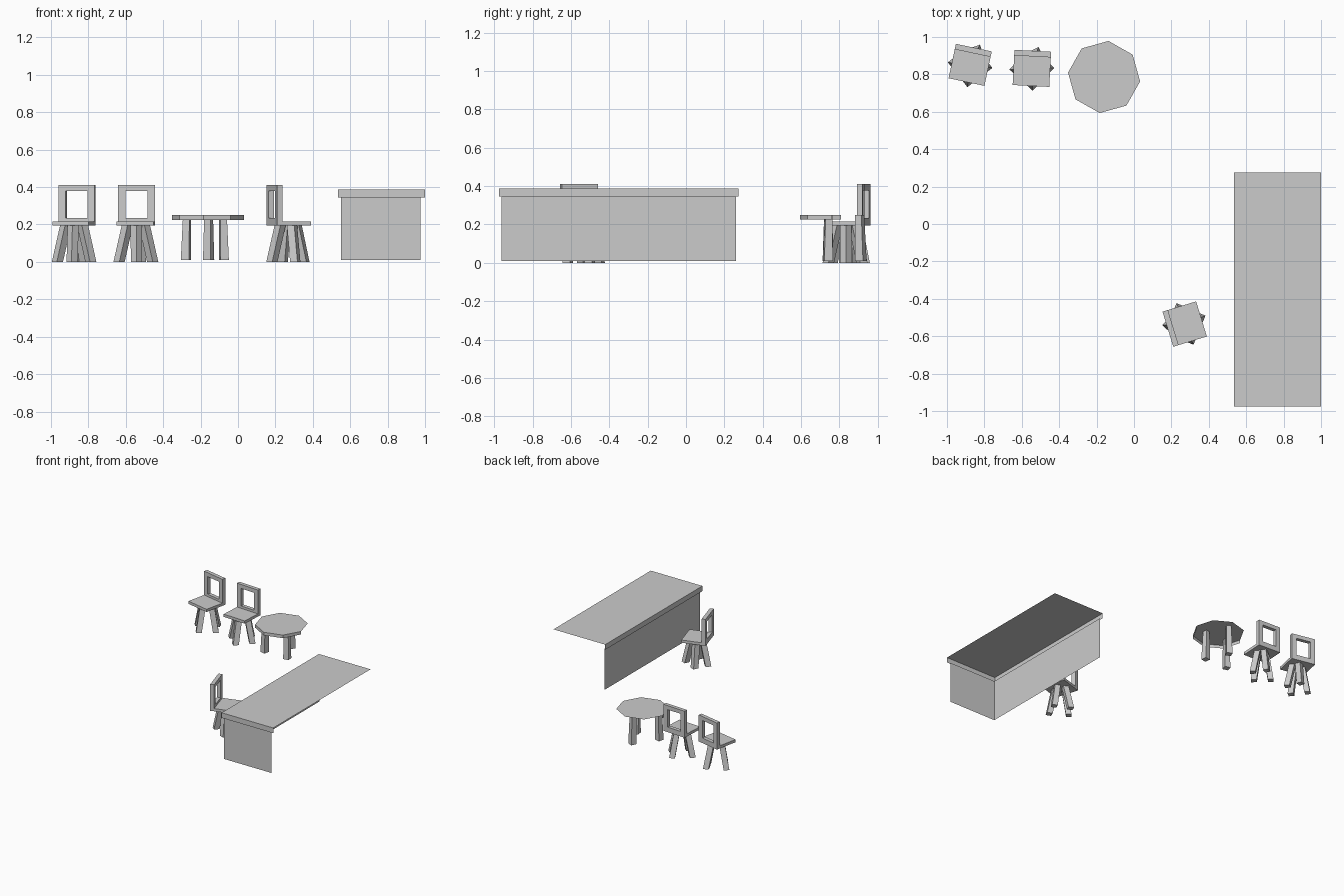
import bpy, bmesh
from math import radians, cos, sin
from mathutils import Matrix, Vector

if "Cube" in bpy.data.objects:
    bpy.data.objects.remove(bpy.data.objects["Cube"])


def make(name, verts, faces, matrix=None, closed=True):
    """Flat-shaded mesh object from points and faces."""
    bm = bmesh.new()
    vs = [bm.verts.new(v) for v in verts]
    for f in faces:
        bm.faces.new([vs[i] for i in f])
    if closed:
        bmesh.ops.recalc_face_normals(bm, faces=bm.faces)
    if matrix:
        bm.transform(matrix)
    me = bpy.data.meshes.new(name)
    bm.to_mesh(me)
    bm.free()
    ob = bpy.data.objects.new(name, me)
    bpy.context.collection.objects.link(ob)
    return ob


def loft(name, bottom, top, matrix=None):
    """Closed solid between two matching rings."""
    n = len(bottom)
    faces = [tuple(range(n)), tuple(range(n, 2 * n))]
    faces += [(i, (i + 1) % n, n + (i + 1) % n, n + i) for i in range(n)]
    return make(name, bottom + top, faces, matrix)


def ring(x, y, z, r, n, phase):
    return [(x + r * cos(radians(phase + 360 * i / n)),
             y + r * sin(radians(phase + 360 * i / n)), z) for i in range(n)]


def rect(x0, x1, y0, y1, z):
    return [(x0, y0, z), (x1, y0, z), (x1, y1, z), (x0, y1, z)]


def chair(tag, x, y, angle):
    m = Matrix.Translation((x, y, 0)) @ Matrix.Rotation(radians(angle), 4, 'Z')
    w, d = 0.098, 0.094
    loft(f"{tag}_seat", rect(-w, w, -d, d, 0.194), rect(-w, w, -d, d, 0.216), m)
    # back frame with a square opening
    pts = []
    for yy in (d - 0.03, d):
        for hw, z0, z1 in ((w, 0.216, 0.41), (0.06, 0.235, 0.378)):
            pts += [(-hw, yy, z0), (hw, yy, z0), (hw, yy, z1), (-hw, yy, z1)]
    faces = []
    for i in range(4):
        j = (i + 1) % 4
        faces += [(i, j, 4 + j, 4 + i), (8 + i, 8 + j, 12 + j, 12 + i),
                  (i, j, 8 + j, 8 + i), (4 + i, 4 + j, 12 + j, 12 + i)]
    make(f"{tag}_back", pts, faces, m)
    # four splayed legs, one towards each seat edge
    for k, a in enumerate((4, 76, 186, 275)):
        c, s = cos(radians(a)), sin(radians(a))
        loft(f"{tag}_leg_{k + 1}",
             ring(0.09 * c, 0.09 * s, 0, 0.03, 4, a),
             ring(0.046 * c, 0.046 * s, 0.194, 0.03, 4, a), m)


chair("left_chair", -0.876, 0.851, -12)
chair("middle_chair", -0.546, 0.832, -3)
chair("desk_chair", 0.271, -0.535, 107)

# round table: octagonal top, with a rim on the front half only
cx, cy = -0.16, 0.786
top = ring(cx, cy, 0.25, 0.194, 8, -7)
low = [(p[0], p[1], 0.225) for p in top]
rim = [(8 + i, 8 + (i + 1) % 8, (i + 1) % 8, i) for i in (4, 5, 6, 7)]
make("table_top", top + low, [tuple(range(8))] + rim, closed=False)
for k, (x, y, a) in enumerate(((-0.075, 0.74, 55), (-0.278, 0.74, 30), (-0.157, 0.912, 20))):
    out = Vector((x - cx, y - cy)).normalized() * 0.006
    loft(f"table_leg_{k + 1}", ring(x, y, 0.01, 0.032, 4, a),
         ring(x - out.x, y - out.y, 0.25, 0.025, 4, a))


# desk: open on the wall sides (+x and +y)
def front_and_left(x0, x1, y0, y1, z0, z1):
    return rect(x0, x1, y0, y1, z0) + rect(x0, x1, y0, y1, z1)


sides = [(0, 1, 5, 4), (3, 0, 4, 7)]
make("desk_top", front_and_left(0.535, 1.0, -0.975, 0.275, 0.345, 0.387),
     sides + [(4, 5, 6, 7)], closed=False)
make("desk_panels", front_and_left(0.55, 0.975, -0.963, 0.26, 0.01, 0.345),
     sides, closed=False)
